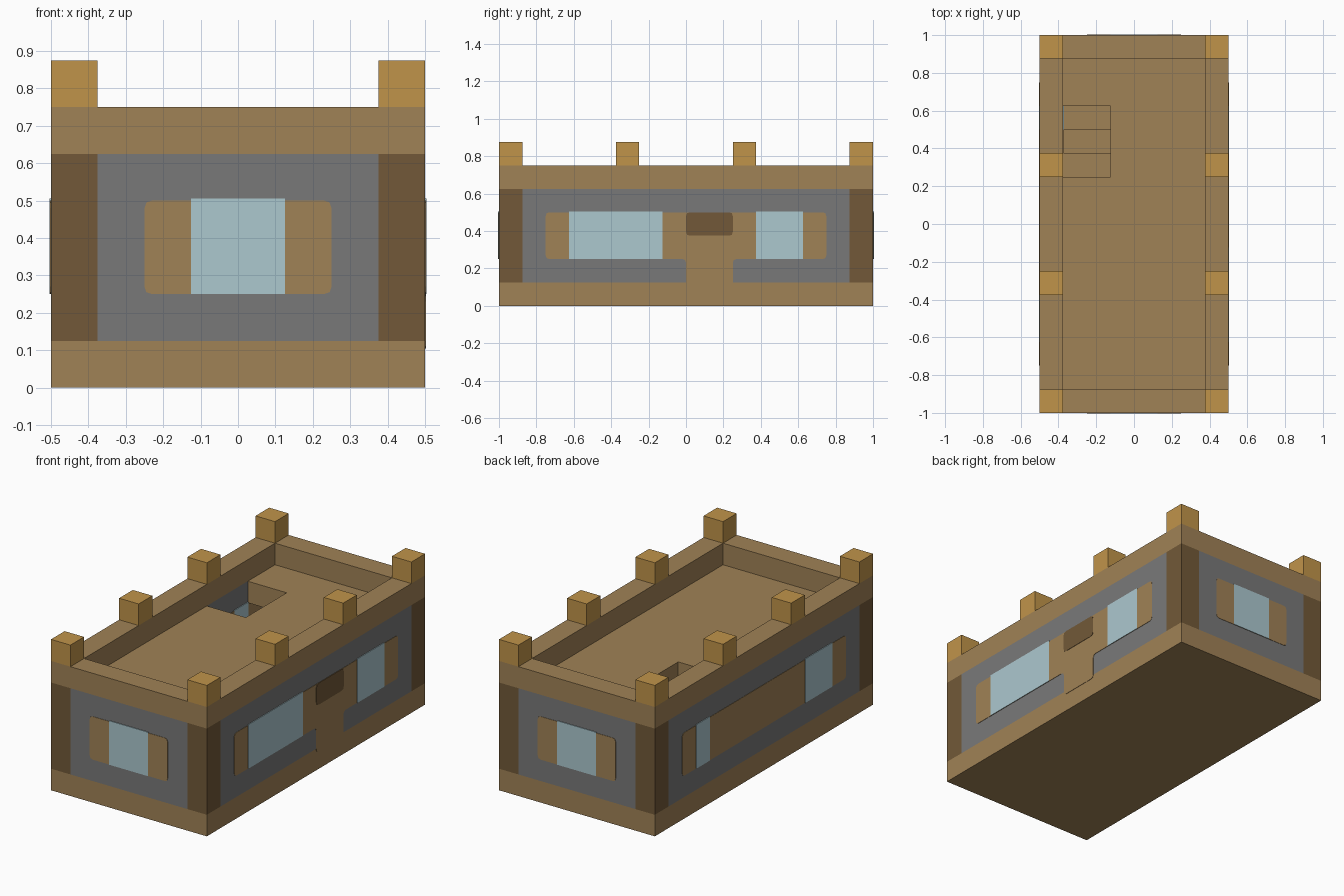
import bpy, bmesh
from mathutils import Vector

cube = bpy.data.objects.get("Cube")
if cube:
    bpy.data.objects.remove(cube, do_unlink=True)


def material(name, rgb):
    linear = [((c / 255 + 0.055) / 1.055) ** 2.4 for c in rgb] + [1.0]
    mat = bpy.data.materials.new(name)
    mat.use_nodes = True
    mat.diffuse_color = linear
    mat.node_tree.nodes["Principled BSDF"].inputs["Base Color"].default_value = linear
    return mat


plank = material("oak_plank", (160, 130, 86))
bark = material("dark_bark", (114, 89, 56))
stone = material("grey_stone", (121, 121, 121))
glass = material("pale_blue_glass", (172, 200, 207))
gold = material("golden_wood", (192, 148, 74))

T = 0.125            # wall thickness and general block size
HX, HY = 0.5, 1.0    # half width and half length


def finish(name, bm, mat):
    bmesh.ops.recalc_face_normals(bm, faces=bm.faces)
    mesh = bpy.data.meshes.new(name)
    bm.to_mesh(mesh)
    bm.free()
    mesh.materials.append(mat)
    obj = bpy.data.objects.new(name, mesh)
    bpy.context.collection.objects.link(obj)
    return obj


def prism(name, outline, axis, lo, hi, mat):
    """Extrude a flat outline along an axis between two positions."""
    def place(p, d):
        return {"x": (d, p[0], p[1]), "y": (p[0], d, p[1]), "z": (p[0], p[1], d)}[axis]
    bm = bmesh.new()
    low = [bm.verts.new(place(p, lo)) for p in outline]
    high = [bm.verts.new(place(p, hi)) for p in outline]
    bm.faces.new(low)
    bm.faces.new(high)
    for i in range(len(low)):
        j = (i + 1) % len(low)
        bm.faces.new((low[i], low[j], high[j], high[i]))
    return finish(name, bm, mat)


def rect(u0, u1, v0, v1):
    return [(u0, v0), (u1, v0), (u1, v1), (u0, v1)]


def rounded(outline, r=0.02):
    """Soften every corner of an outline."""
    pts = [Vector(p) for p in outline]
    out = []
    for i, p in enumerate(pts):
        a = p + (pts[i - 1] - p).normalized() * r
        b = p + (pts[(i + 1) % len(pts)] - p).normalized() * r
        out += [a, a * 0.25 + p * 0.5 + b * 0.25, b]
    return out


def ring(name, z0, z1, mat):
    """Rectangular wall ring without seams."""
    bm = bmesh.new()
    def loop(inset, z):
        x, y = HX - inset, HY - inset
        return [bm.verts.new((px, py, z)) for px, py in rect(-x, x, -y, y)]
    loops = [loop(0, z0), loop(0, z1), loop(T, z1), loop(T, z0)]
    for k in range(4):
        a, b = loops[k], loops[(k + 1) % 4]
        for i in range(4):
            j = (i + 1) % 4
            bm.faces.new((a[i], a[j], b[j], b[i]))
    return finish(name, bm, mat)


def through_wall(name, outline, axis, sign, mat, proud):
    """Panel that shows on both the outer and inner face of a wall."""
    outer = HX if axis == "x" else HY
    ends = sorted((sign * (outer - T - proud), sign * (outer + proud)))
    return prism(name, outline, axis, ends[0], ends[1], mat)


# Foundation and parapet
prism("foundation", rect(-HX, HX, -HY, HY), "z", 0, T, plank)
ring("parapet", 5 * T, 6 * T, plank)

# Corner columns and stone walls
for sx, side in ((1, "left"), (-1, "right")):
    for sy, end in ((-1, "front"), (1, "back")):
        x0, x1 = sorted((sx * (HX - T), sx * HX))
        y0, y1 = sorted((sy * (HY - T), sy * HY))
        prism(f"{end}_{side}_column", rect(x0, x1, y0, y1), "z", T, 5 * T, bark)
    through_wall(f"{side}_wall", rect(T - HY, HY - T, T, 5 * T), "x", sx, stone, 0)

# End walls with a framed window each
for sy, end in ((-1, "front"), (1, "back")):
    through_wall(f"{end}_wall", rect(T - HX, HX - T, T, 5 * T), "y", sy, stone, 0)
    through_wall(f"{end}_window_frame", rounded(rect(-2 * T, 2 * T, 2 * T, 4 * T)),
                 "y", sy, plank, 0.002)
    through_wall(f"{end}_window", rect(-T, T, 2 * T, 4 * T + 0.005), "y", sy, glass, 0.004)

# Left wall: frame joined to the door, lintel, two windows
frame = [(-6 * T, 2 * T), (0, 2 * T), (0, T - 0.02), (2 * T, T - 0.02),
         (2 * T, 2 * T), (6 * T, 2 * T), (6 * T, 4 * T), (-6 * T, 4 * T)]
through_wall("left_frame_and_door", rounded(frame), "x", 1, plank, 0.002)
through_wall("door_lintel", rounded(rect(0, 2 * T, 3 * T, 4 * T)), "x", 1, bark, 0.004)
for label, y0, y1 in (("front", -5 * T, -T), ("back", 3 * T, 5 * T)):
    through_wall(f"left_{label}_window", rect(y0, y1, 2 * T, 4 * T + 0.005),
                 "x", 1, glass, 0.004)

# Right wall: long frame with two small windows
through_wall("right_frame", rounded(rect(-6 * T, 6 * T, 2 * T, 4 * T)), "x", -1, plank, 0.002)
for label, y0, y1 in (("front", -5 * T, -3 * T), ("back", 4 * T, 5 * T)):
    through_wall(f"right_{label}_window", rect(y0, y1, 2 * T, 4 * T + 0.005),
                 "x", -1, glass, 0.004)

# Roof deck with a notch for the stair hatch
X, Y = HX - T, HY - T
deck = [(-X, -Y), (X, -Y), (X, Y), (-X, Y),
        (-X, 5 * T), (-T, 5 * T), (-T, 2 * T), (-X, 2 * T)]
prism("roof_deck", deck, "z", 4 * T, 5 * T, plank)

# Stairs climbing towards the front, under the hatch
steps = [(5 * T, T)]
for i in range(3):
    steps += [((5 - i) * T, (2 + i) * T), ((4 - i) * T, (2 + i) * T)]
steps.append((2 * T, T))
prism("stairs", steps, "x", -X, -T, plank)

# Roof posts
for sx, side in ((1, "left"), (-1, "right")):
    for n, cy in enumerate((-7.5 * T, -2.5 * T, 2.5 * T, 7.5 * T), 1):
        cx = sx * (HX - T / 2)
        prism(f"{side}_roof_post_{n}", rect(cx - T / 2, cx + T / 2, cy - T / 2, cy + T / 2),
              "z", 6 * T, 7 * T, gold)
